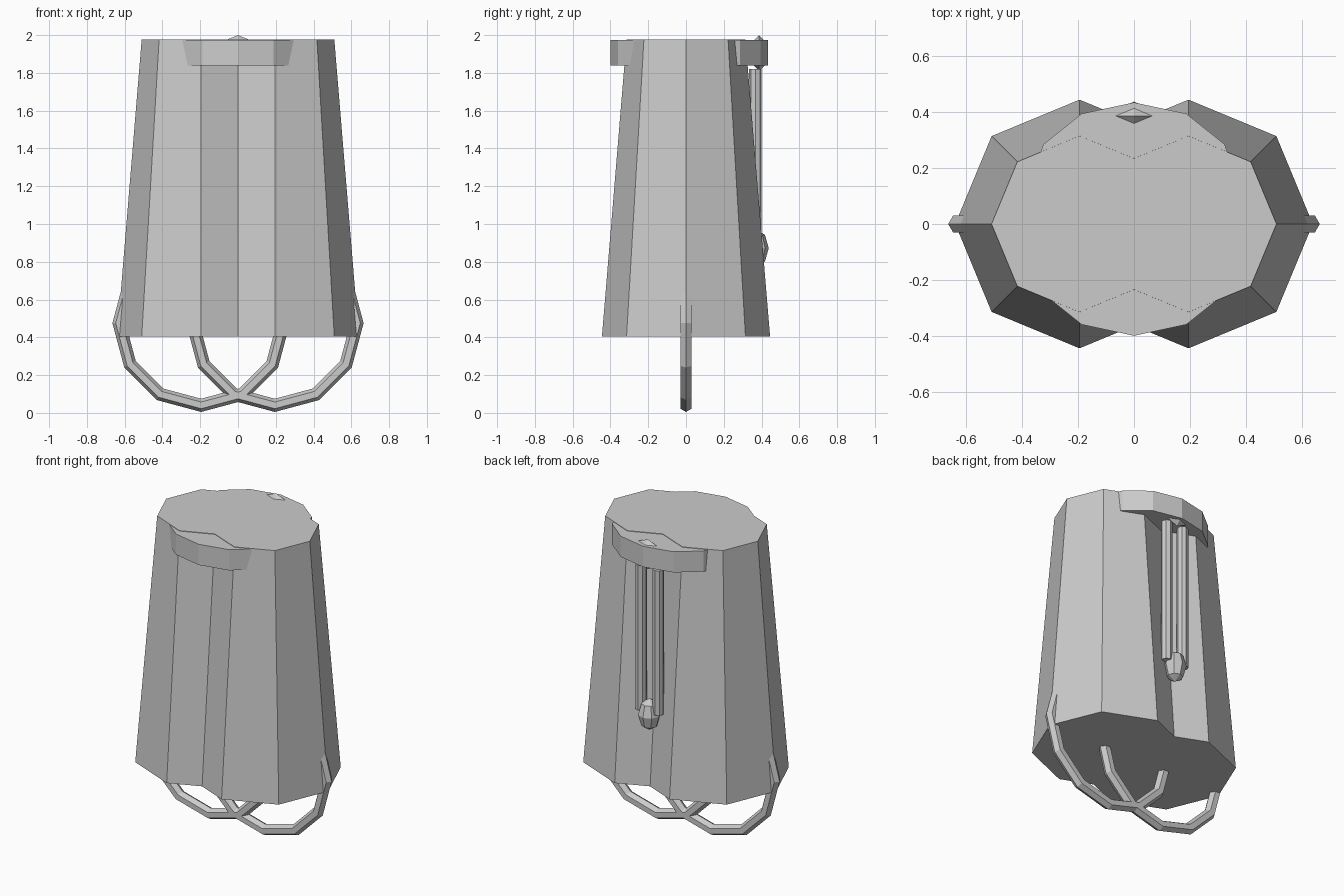
import bpy, bmesh, math
from mathutils import Matrix, Vector

if "Cube" in bpy.data.objects:
    bpy.data.objects.remove(bpy.data.objects["Cube"])


def finish(name, bm):
    bmesh.ops.recalc_face_normals(bm, faces=bm.faces[:])
    me = bpy.data.meshes.new(name)
    bm.to_mesh(me)
    bm.free()
    ob = bpy.data.objects.new(name, me)
    bpy.context.collection.objects.link(ob)
    return ob


def loft(name, lower, upper, z0, z1):
    # closed prism between two outlines of equal point count
    bm = bmesh.new()
    a = [bm.verts.new((x, y, z0)) for x, y in lower]
    b = [bm.verts.new((x, y, z1)) for x, y in upper]
    n = len(a)
    for i in range(n):
        j = (i + 1) % n
        bm.faces.new((a[i], a[j], b[j], b[i]))
    bm.faces.new(a[::-1])
    bm.faces.new(b)
    return finish(name, bm)


def ellipse(cx, cy, rx, ry, n):
    return [(cx + rx * math.cos(2 * math.pi * i / n),
             cy + ry * math.sin(2 * math.pi * i / n)) for i in range(n)]


def twin_octagon(r, c=0.195):
    # outline of two overlapping octagons, with notches at x = 0
    right = [(c + r * math.cos(math.radians(t)), r * math.sin(math.radians(t)))
             for t in range(-90, 91, 45)]
    notch = r - c * math.tan(math.radians(22.5))
    left = [(-x, -y) for x, y in right]
    return right + [(0, notch)] + left + [(0, -notch)]


def upright_torus(name, centre, major, minor, n, m):
    # ring standing in the xz plane
    bm = bmesh.new()
    rows = []
    for i in range(n):
        t = 2 * math.pi * i / n
        row = []
        for j in range(m):
            p = 2 * math.pi * j / m
            r = major + minor * math.cos(p)
            row.append(bm.verts.new(Vector(centre) + Vector(
                (r * math.cos(t), minor * math.sin(p), r * math.sin(t)))))
        rows.append(row)
    for i in range(n):
        k = (i + 1) % n
        for j in range(m):
            l = (j + 1) % m
            bm.faces.new((rows[i][j], rows[k][j], rows[k][l], rows[i][l]))
    return finish(name, bm)


# tapered double-barrel body
loft("body", twin_octagon(0.445), twin_octagon(0.315), 0.405, 1.976)

# flush plates sticking out at the top, front and back
for name, cy in (("front_plate", -0.1), ("back_plate", 0.135)):
    o = ellipse(0, cy, 0.375, 0.3, 12)
    loft(name, o, o, 1.84, 1.973)

for side, s in (("right", 1), ("left", -1)):
    # hanging rings below the body
    upright_torus(side + "_ring", (s * 0.195, 0, 0.475), 0.435, 0.035, 12, 6)
    # cords in the back groove
    o = ellipse(s * 0.06, 0.367, 0.034, 0.034, 8)
    loft(side + "_cord", o, o, 0.89, 1.82)

# small ring through the back plate
upright_torus("cord_ring", (0, 0.387, 1.905), 0.06, 0.035, 8, 4)

# bead at the end of the cords
bm = bmesh.new()
bmesh.ops.create_uvsphere(bm, u_segments=8, v_segments=4, radius=1,
                          matrix=Matrix.Translation((0, 0.37, 0.872))
                          @ Matrix.Diagonal((0.068, 0.068, 0.1, 1)))
finish("bead", bm)
